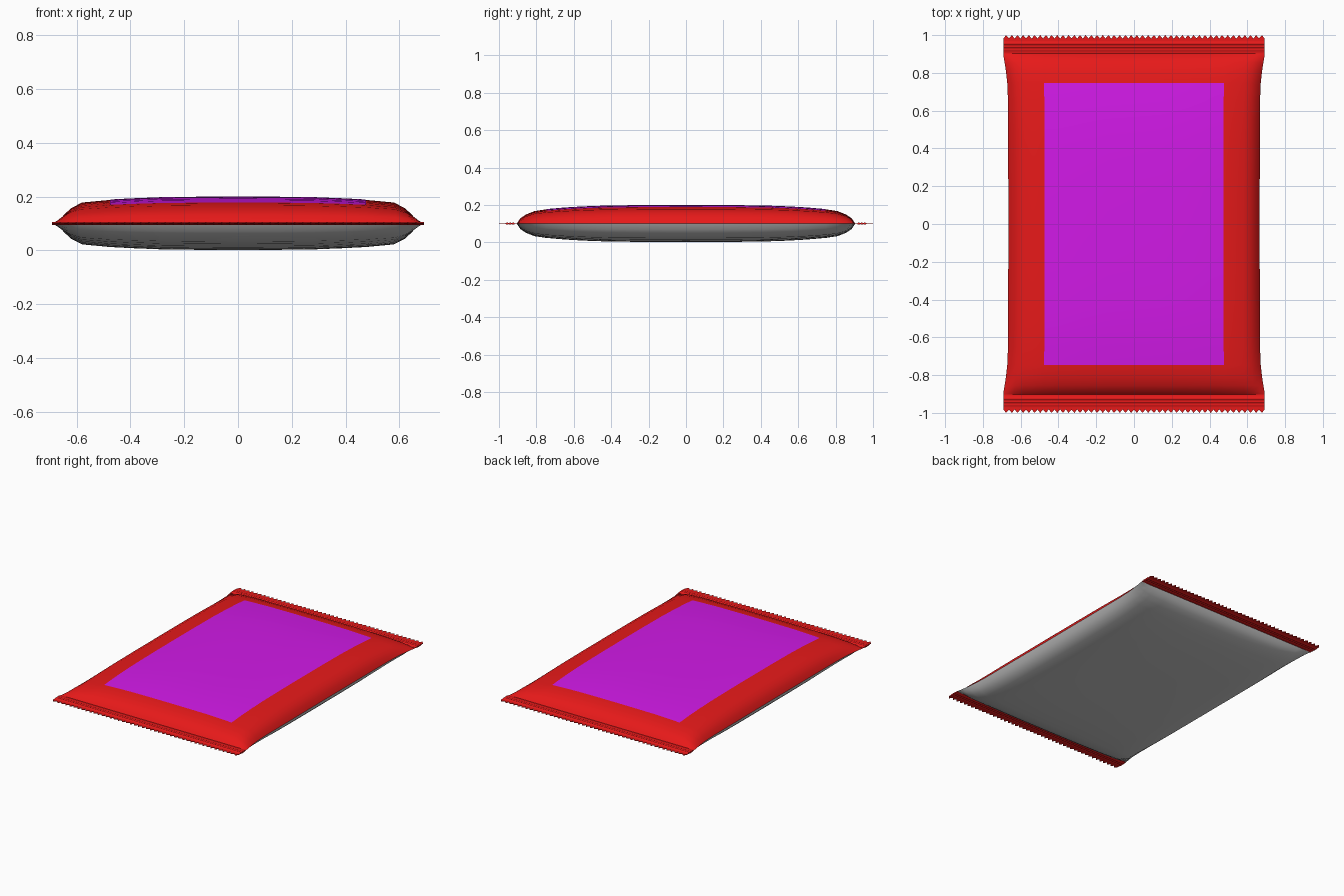
import bpy, bmesh

if "Cube" in bpy.data.objects:
    bpy.data.objects.remove(bpy.data.objects["Cube"])

MID = 0.1          # height of the flat seam plane
WAIST = 0.665      # half width at the middle
END = 0.692        # half width at the sealed ends
# (station, height) pairs across half the width and half the length
ACROSS = [(0, 1), (.14, .995), (.28, .98), (.40, .93), (.475, .89), (.58, .79),
          (.62, .58), (.648, .32), (WAIST, 0)]
ALONG = [(0, 1), (.2, .995), (.42, .97), (.55, .92), (.65, .86), (.747, .775), (.81, .68),
         (.855, .50), (.885, .30), (.905, 0)]
SIDE = [(0, WAIST), (.65, .667), (.747, .671), (.81, .678), (.855, .685), (.885, .69), (.905, END)]


def lerp(table, t):
    for (a, p), (b, q) in zip(table, table[1:]):
        if t <= b:
            return p + (q - p) * (t - a) / (b - a)
    return table[-1][1]


def mirrored(table):
    half = [t for t, _ in table]
    return [-t for t in half[:0:-1]] + half


def material(name, rgb):
    m = bpy.data.materials.new(name)
    m.diffuse_color = (*rgb, 1)
    m.use_nodes = True
    m.node_tree.nodes["Principled BSDF"].inputs["Base Color"].default_value = m.diffuse_color
    return m


def grid_object(name, rows, mat=None, flip=False, wrap=False):
    """Skin a list of point rows; wrap closes the rows into a capped tube."""
    bm = bmesh.new()
    vs = [[bm.verts.new(p) for p in r] for r in rows]
    n = len(rows[0])
    for a, b in zip(vs, vs[1:]):
        for i in range(n if wrap else n - 1):
            j = (i + 1) % n
            f = [a[i], a[j], b[j], b[i]]
            bm.faces.new(f[::-1] if flip else f)
    if wrap:
        bm.faces.new(vs[0])
        bm.faces.new(vs[-1][::-1])
        bmesh.ops.recalc_face_normals(bm, faces=bm.faces[:])
    me = bpy.data.meshes.new(name)
    bm.to_mesh(me)
    bm.free()
    ob = bpy.data.objects.new(name, me)
    bpy.context.collection.objects.link(ob)
    if mat:
        me.materials.append(mat)
    bpy.context.view_layer.objects.active = ob
    bpy.ops.object.select_all(action='DESELECT')
    ob.select_set(True)
    bpy.ops.object.shade_smooth_by_angle(angle=0.7)
    return ob


def pillow(name, sign, xs, ys, mat=None, lift=0):
    def point(x, y):
        u = abs(x) / WAIST
        bulge = lerp(ACROSS, abs(x)) * lerp(ALONG, abs(y))
        px = x * (1 + (lerp(SIDE, abs(y)) / WAIST - 1) * u ** 8)
        return (px, y, MID + sign * (0.0985 * bulge + lift))
    return grid_object(name, [[point(x, y) for x in xs] for y in ys], mat, flip=sign < 0)


red = material("red_film", (0.8, 0.01, 0.01))
magenta = material("magenta_label", (0.64, 0.01, 0.8))
xs, ys = mirrored(ACROSS), mirrored(ALONG)

# Puffed front and back films
pillow("front_film", 1, xs, ys, red)
pillow("back_film", -1, xs, ys)

# Label lying on the front film
pillow("label", 1, [x for x in xs if abs(x) < .48], [y for y in ys if abs(y) < .75], magenta, 0.0015)

# Ribbed, saw-toothed end seals
TEETH = 46
RIBS = [(.903, .002), (.916, .002), (.920, .005), (.928, .005), (.932, .002), (.936, .005),
        (.944, .005), (.948, .002), (.952, .005), (.960, .005), (.964, .002), (.972, .002)]
for name, s in (("front_seal", -1), ("back_seal", 1)):
    columns = []
    for i in range(2 * TEETH + 1):
        x = -END + END * i / TEETH
        profile = RIBS + [(1.0 if i % 2 else .982, .002)]
        columns.append([(x, s * y, MID + z) for y, z in profile]
                       + [(x, s * y, MID - z) for y, z in profile[::-1]])
    grid_object(name, columns, red, wrap=True)
